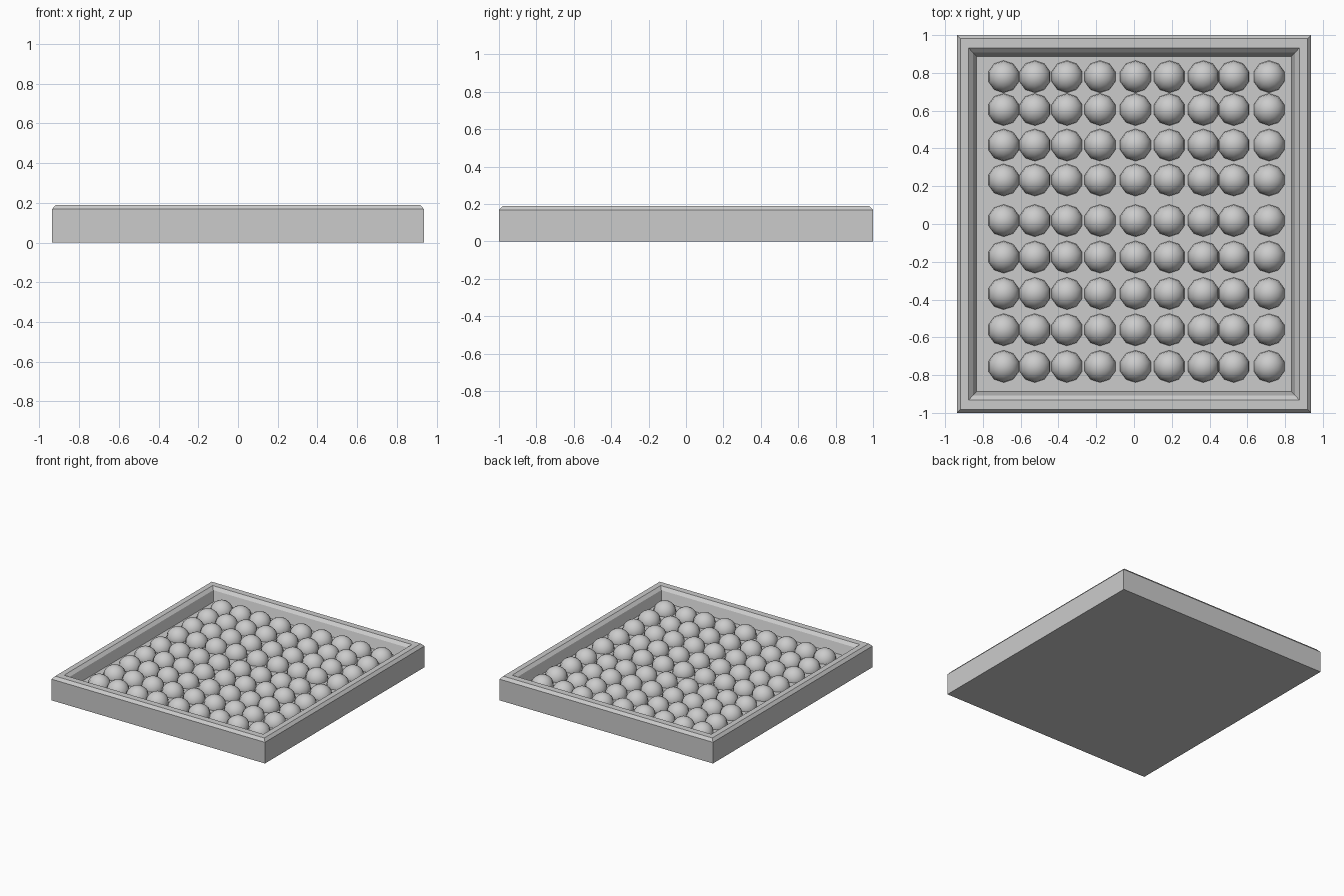
import bpy, bmesh

if "Cube" in bpy.data.objects:
    bpy.data.objects.remove(bpy.data.objects["Cube"])

# Tray: stacked rectangular rings (half x, half y, z) from base, over the rim, to the recessed floor
RINGS = [
    (0.937, 1.0, 0.0),
    (0.937, 1.0, 0.168),
    (0.918, 0.981, 0.19),
    (0.875, 0.931, 0.19),
    (0.853, 0.908, 0.168),
    (0.833, 0.886, 0.09),
]


def make_tray():
    bm = bmesh.new()
    loops = []
    for hx, hy, z in RINGS:
        loops.append([bm.verts.new((sx * hx, sy * hy, z))
                      for sx, sy in ((-1, -1), (1, -1), (1, 1), (-1, 1))])
    for a, b in zip(loops, loops[1:]):
        for i in range(4):
            j = (i + 1) % 4
            bm.faces.new((a[i], a[j], b[j], b[i]))
    bm.faces.new(loops[0][::-1])
    bm.faces.new(loops[-1])
    bmesh.ops.recalc_face_normals(bm, faces=bm.faces)
    mesh = bpy.data.meshes.new("tray")
    bm.to_mesh(mesh)
    bm.free()
    bpy.context.collection.objects.link(bpy.data.objects.new("tray", mesh))


# One low-poly ball mesh shared by the whole grid
def make_ball_mesh():
    bm = bmesh.new()
    bmesh.ops.create_uvsphere(bm, u_segments=10, v_segments=10, radius=0.085)
    for f in bm.faces:
        f.smooth = True
    mesh = bpy.data.meshes.new("ball")
    bm.to_mesh(mesh)
    bm.free()
    return mesh


make_tray()

# Slightly uneven 9 x 9 grid of balls sunk halfway into the tray floor
COLUMNS = (-0.69, -0.525, -0.355, -0.18, 0.008, 0.187, 0.367, 0.528, 0.715)
ROWS = (0.78, 0.606, 0.418, 0.233, 0.018, -0.175, -0.368, -0.56, -0.754)
ball_mesh = make_ball_mesh()
for r, y in enumerate(ROWS):
    for c, x in enumerate(COLUMNS):
        ball = bpy.data.objects.new(f"ball_row{r + 1}_col{c + 1}", ball_mesh)
        ball.location = (x, y, 0.092)
        bpy.context.collection.objects.link(ball)
